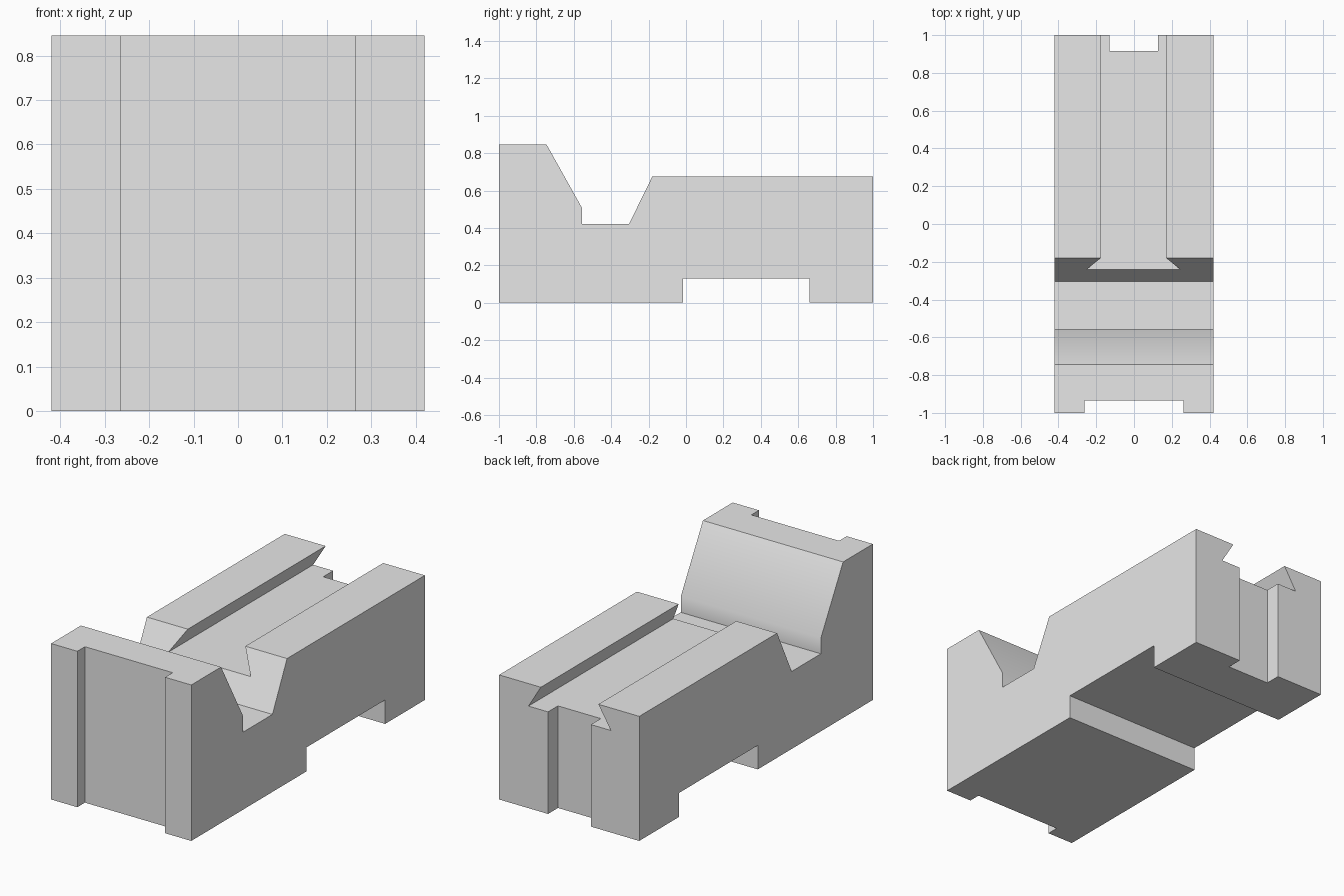
import bpy, bmesh, math

cube = bpy.data.objects.get("Cube")
if cube:
    bpy.data.objects.remove(cube, do_unlink=True)

HALF_W = 0.42

grey = bpy.data.materials.new("plain grey")
grey.use_nodes = True
grey.diffuse_color = (0.8, 0.8, 0.8, 1)
grey.node_tree.nodes["Principled BSDF"].inputs["Base Color"].default_value = (0.8, 0.8, 0.8, 1)


def prism(name, profile, axis, start, end):
    """Extrude a closed 2D profile along x (profile is y, z), y (x, z) or z (x, y)."""
    place = {"x": lambda a, b, t: (t, a, b),
             "y": lambda a, b, t: (a, t, b),
             "z": lambda a, b, t: (a, b, t)}[axis]
    bm = bmesh.new()
    face = bm.faces.new([bm.verts.new(place(a, b, start)) for a, b in profile])
    extruded = bmesh.ops.extrude_face_region(bm, geom=[face])["geom"]
    moved = [v for v in extruded if isinstance(v, bmesh.types.BMVert)]
    bmesh.ops.translate(bm, verts=moved, vec=place(0, 0, end - start))
    bmesh.ops.recalc_face_normals(bm, faces=bm.faces)
    mesh = bpy.data.meshes.new(name)
    bm.to_mesh(mesh)
    bm.free()
    mesh.materials.append(grey)
    obj = bpy.data.objects.new(name, mesh)
    bpy.context.collection.objects.link(obj)
    return obj


def rect(a0, a1, b0, b1):
    return [(a0, b0), (a1, b0), (a1, b1), (a0, b1)]


# Body: side profile with raised front jaw, valley and underside slot
body = prism("slide_block", [
    (-1, 0), (-0.015, 0), (-0.015, 0.13), (0.66, 0.13), (0.66, 0), (1, 0),
    (1, 0.675), (-0.18, 0.675), (-0.305, 0.42), (-0.555, 0.42),
    (-0.555, 0.505), (-0.745, 0.845), (-1, 0.845)], "x", -HALF_W, HALF_W)

# Cutters: dovetail groove, front channel, back channel
cutters = [
    prism("dovetail_cutter", [(-0.25, 0.553), (0.244, 0.553), (0.17, 0.675),
                              (0.17, 0.8), (-0.175, 0.8), (-0.175, 0.675)], "y", -0.4, 1.2),
    prism("front_channel_cutter", rect(-0.263, 0.263, -1.2, -0.935), "z", -0.2, 1.1),
    prism("back_channel_cutter", rect(-0.13, 0.127, 0.915, 1.2), "z", -0.2, 1.1),
]

bpy.ops.object.select_all(action="DESELECT")
body.select_set(True)
bpy.context.view_layer.objects.active = body
for cutter in cutters:
    cutter.hide_render = True
    cut = body.modifiers.new(cutter.name, "BOOLEAN")
    cut.operation = "DIFFERENCE"
    cut.solver = "EXACT"
    cut.object = cutter
    bpy.ops.object.modifier_apply(modifier=cut.name)
    bpy.data.objects.remove(cutter, do_unlink=True)

# Only the shallow bend of the jaw is shaded smooth
bpy.ops.object.shade_smooth_by_angle(angle=math.radians(30))
